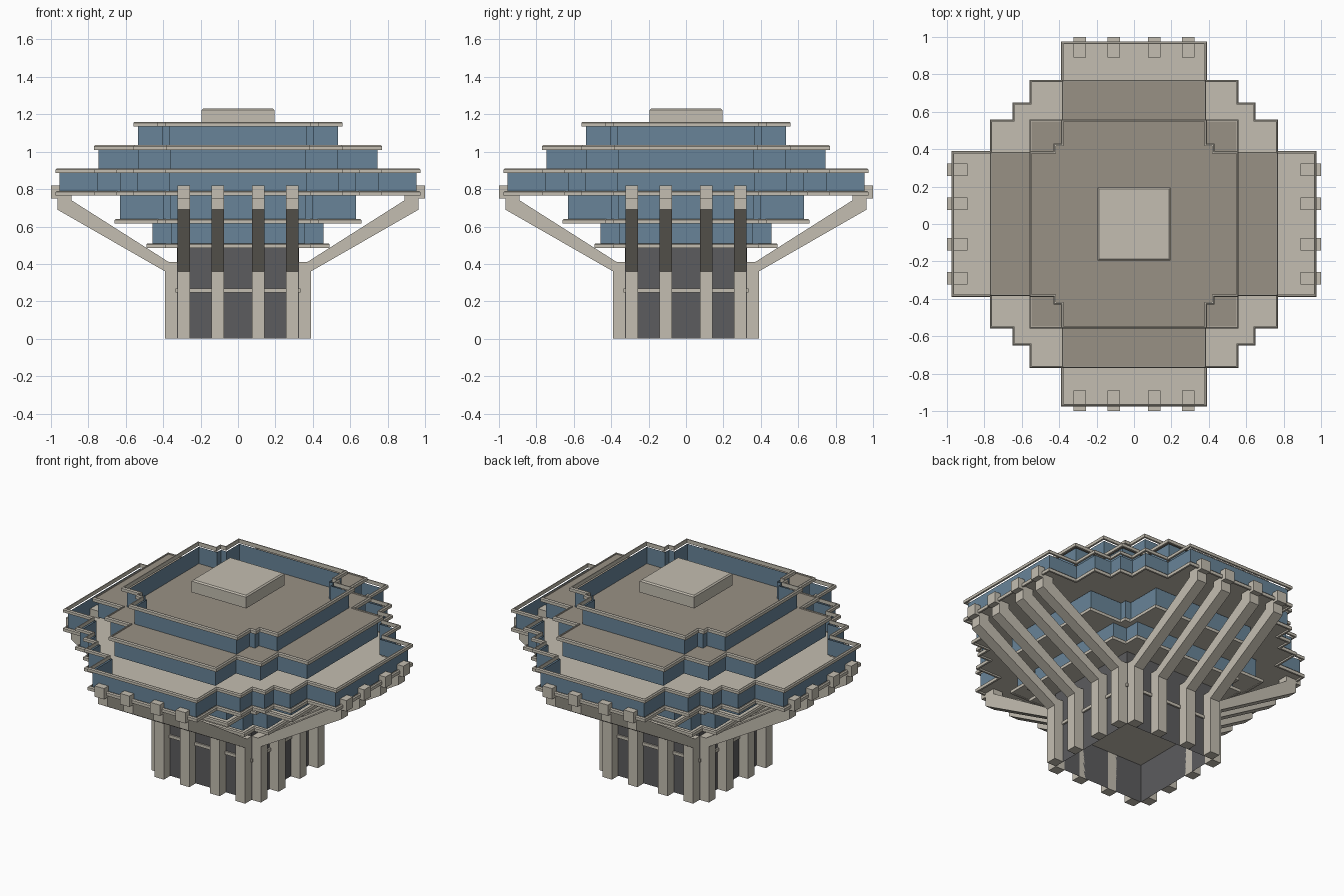
import bpy, bmesh
from mathutils import Matrix

cube = bpy.data.objects.get("Cube")
if cube:
    bpy.data.objects.remove(cube, do_unlink=True)


def material(name, rgb):
    lin = [((c / 255 + 0.055) / 1.055) ** 2.4 for c in rgb] + [1.0]
    m = bpy.data.materials.new(name)
    m.use_nodes = True
    m.diffuse_color = lin
    m.node_tree.nodes["Principled BSDF"].inputs["Base Color"].default_value = lin
    return m


concrete = material("concrete", (196, 190, 177))
glass = material("blue_glass", (104, 132, 152))
roofing = material("brown_roof", (153, 145, 133))
dark = material("dark_glass", (92, 92, 94))


def finish(bm, name, mat):
    me = bpy.data.meshes.new(name)
    bm.to_mesh(me)
    bm.free()
    me.materials.append(mat)
    ob = bpy.data.objects.new(name, me)
    bpy.context.collection.objects.link(ob)
    return ob


def outline(quarter, inset=0.0):
    """Repeat a stepped quarter around the centre, clockwise from above."""
    pts = [(x - inset, y - inset) for x, y in quarter]
    full = []
    for _ in range(4):
        full += pts
        pts = [(y, -x) for x, y in pts]
    return full


def loft(bm, loops):
    """Join successive (points, z) loops with side faces."""
    rings = [[bm.verts.new((x, y, z)) for x, y in pts] for pts, z in loops]
    for a, b in zip(rings, rings[1:]):
        n = len(a)
        for i in range(n):
            j = (i + 1) % n
            bm.faces.new((a[i], b[i], b[j], a[j]))
    return rings


def wall(name, quarter, inset, z0, z1, mat):
    bm = bmesh.new()
    loft(bm, [(outline(quarter, inset), z0), (outline(quarter, inset), z1)])
    return finish(bm, name, mat)


def rim(name, quarter, z0, z1):
    """Thin edge band with a small chamfer at its top."""
    bm = bmesh.new()
    inner = outline(quarter, 0.012)
    loft(bm, [(inner, z0), (outline(quarter), z0), (outline(quarter), z1 - 0.006),
              (outline(quarter, 0.006), z1), (inner, z1), (inner, z0)])
    bmesh.ops.remove_doubles(bm, verts=bm.verts, dist=1e-5)
    return finish(bm, name, concrete)


def plate(name, quarter, inset, z, mat):
    bm = bmesh.new()
    pts = outline(quarter, inset)
    bm.faces.new([bm.verts.new((x, y, z)) for x, y in reversed(pts)])
    return finish(bm, name, mat)


def box(name, half, z0, z1, mat, bevel=0.0):
    bm = bmesh.new()
    bmesh.ops.create_cube(bm, size=1, matrix=Matrix.Translation((0, 0, (z0 + z1) / 2))
                          @ Matrix.Diagonal((2 * half, 2 * half, z1 - z0, 1)))
    if bevel:
        top = [e for e in bm.edges if all(v.co.z > z1 - 0.001 for v in e.verts)]
        bmesh.ops.bevel(bm, geom=top, offset=bevel, segments=1, affect='EDGES')
    return finish(bm, name, mat)


# Stepped outlines, one quarter each
wide = [(.39, .975), (.39, .77), (.56, .77), (.56, .65), (.65, .65),
        (.65, .56), (.77, .56), (.77, .39), (.975, .39)]
middle = [(.385, .77), (.385, .56), (.56, .56), (.56, .385), (.77, .385)]
top = [(.39, .56), (.39, .43), (.43, .43), (.43, .39), (.56, .39)]
lower = [(.39, .66), (.39, .43), (.43, .43), (.43, .39), (.66, .39)]
lowest = [(.39, .49), (.39, .39), (.49, .39)]
square = [(.325, .325)]

# Glass storeys
wall("top_storey_glass", top, .025, 1.03, 1.138, glass)
wall("upper_storey_glass", middle, .025, .905, 1.015, glass)
wall("wide_storey_glass", wide, .02, .785, .885, glass)
wall("lower_storey_glass", lower, .03, .64, .77, glass)
wall("lowest_storey_glass", lowest, .033, .505, .62, glass)

# Slab edges and floors
rim("top_rim", top, 1.135, 1.16)
rim("upper_rim", middle, 1.01, 1.035)
rim("wide_rim", wide, .887, .91)
rim("terrace_rim", wide, .765, .79)
rim("lower_rim", lower, .615, .64)
rim("lowest_rim", lowest, .485, .51)
plate("upper_roof", middle, .006, 1.028, roofing)
plate("terrace_floor", wide, .006, .775, concrete)
plate("lower_soffit", lower, .006, .618, concrete)
plate("lowest_soffit", lowest, .006, .488, concrete)

# Rooftop block
box("rooftop_block", .195, 1.15, 1.23, concrete, .008)

# Base core, open underneath, with a middle floor
wall("core_glass", square, 0, 0, .488, dark)
box("core_floor", .335, .248, .268, concrete)

# Pillars that bend outward into sloping arms, four on each side
profile = [(.325, 0), (.39, 0), (.39, .36), (.965, .69), (.965, .75), (1, .75),
           (1, .82), (.89, .82), (.89, .74), (.37, .41), (.325, .41)]
for side, name in enumerate(("left", "back", "right", "front")):
    for k, y in enumerate((-.29, -.108, .108, .29)):
        bm = bmesh.new()
        a, b = ([bm.verts.new((r, y + d, z)) for r, z in profile] for d in (-.034, .034))
        bm.faces.new(a)
        bm.faces.new(list(reversed(b)))
        for i in range(len(a)):
            j = (i + 1) % len(a)
            bm.faces.new((a[j], a[i], b[i], b[j]))
        bmesh.ops.recalc_face_normals(bm, faces=bm.faces)
        bm.transform(Matrix.Rotation(side * 1.5707963, 4, 'Z'))
        finish(bm, f"{name}_pillar_{k + 1}", concrete)
